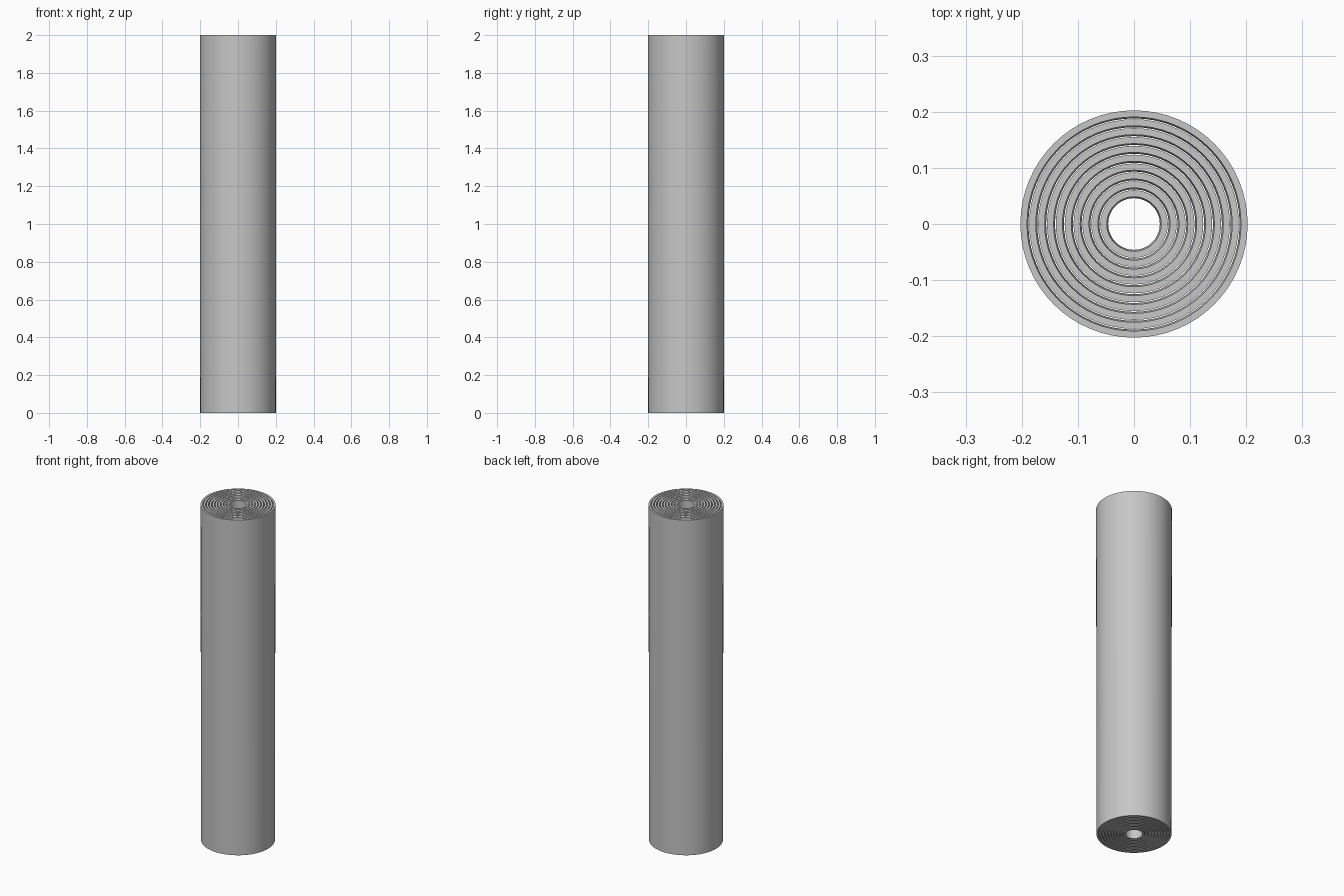
import bpy
import bmesh
from math import tau, radians
from mathutils import Vector

cube = bpy.data.objects.get("Cube")
if cube:
    bpy.data.objects.remove(cube, do_unlink=True)

HEIGHT = 2.0
TUBES = 10
OUTER = 0.2025      # top radius of the largest tube
PITCH = 0.0158      # radius step between nested tubes
WALL = 0.0118
TAPER = 0.0025      # each tube narrows towards the bottom
SIDES = 64

grey = bpy.data.materials.new("plain_grey")
grey.use_nodes = True
colour = (0.57, 0.57, 0.57, 1)
grey.diffuse_color = colour
grey.node_tree.nodes["Principled BSDF"].inputs["Base Color"].default_value = colour


def tapered_tube(name, radius):
    """Spin a slanted wall section into a hollow tube."""
    section = [(radius - TAPER, 0), (radius, HEIGHT),
               (radius - WALL, HEIGHT), (radius - WALL - TAPER, 0)]
    bm = bmesh.new()
    verts = [bm.verts.new((r, 0, z)) for r, z in section]
    edges = [bm.edges.new((verts[i - 1], verts[i])) for i in range(len(verts))]
    bmesh.ops.spin(bm, geom=verts + edges, cent=(0, 0, 0), axis=Vector((0, 0, 1)),
                   angle=tau, steps=SIDES, use_merge=True)
    bmesh.ops.remove_doubles(bm, verts=bm.verts, dist=0.0001)
    bmesh.ops.recalc_face_normals(bm, faces=bm.faces)
    mesh = bpy.data.meshes.new(name)
    bm.to_mesh(mesh)
    bm.free()
    mesh.materials.append(grey)
    tube = bpy.data.objects.new(name, mesh)
    bpy.context.collection.objects.link(tube)
    return tube


# Nested tubes, from the outside in
bpy.ops.object.select_all(action="DESELECT")
for i in range(TUBES):
    tube = tapered_tube(f"nested_tube_{i + 1}", OUTER - i * PITCH)
    tube.select_set(True)
    bpy.context.view_layer.objects.active = tube
bpy.ops.object.shade_smooth_by_angle(angle=radians(30))
